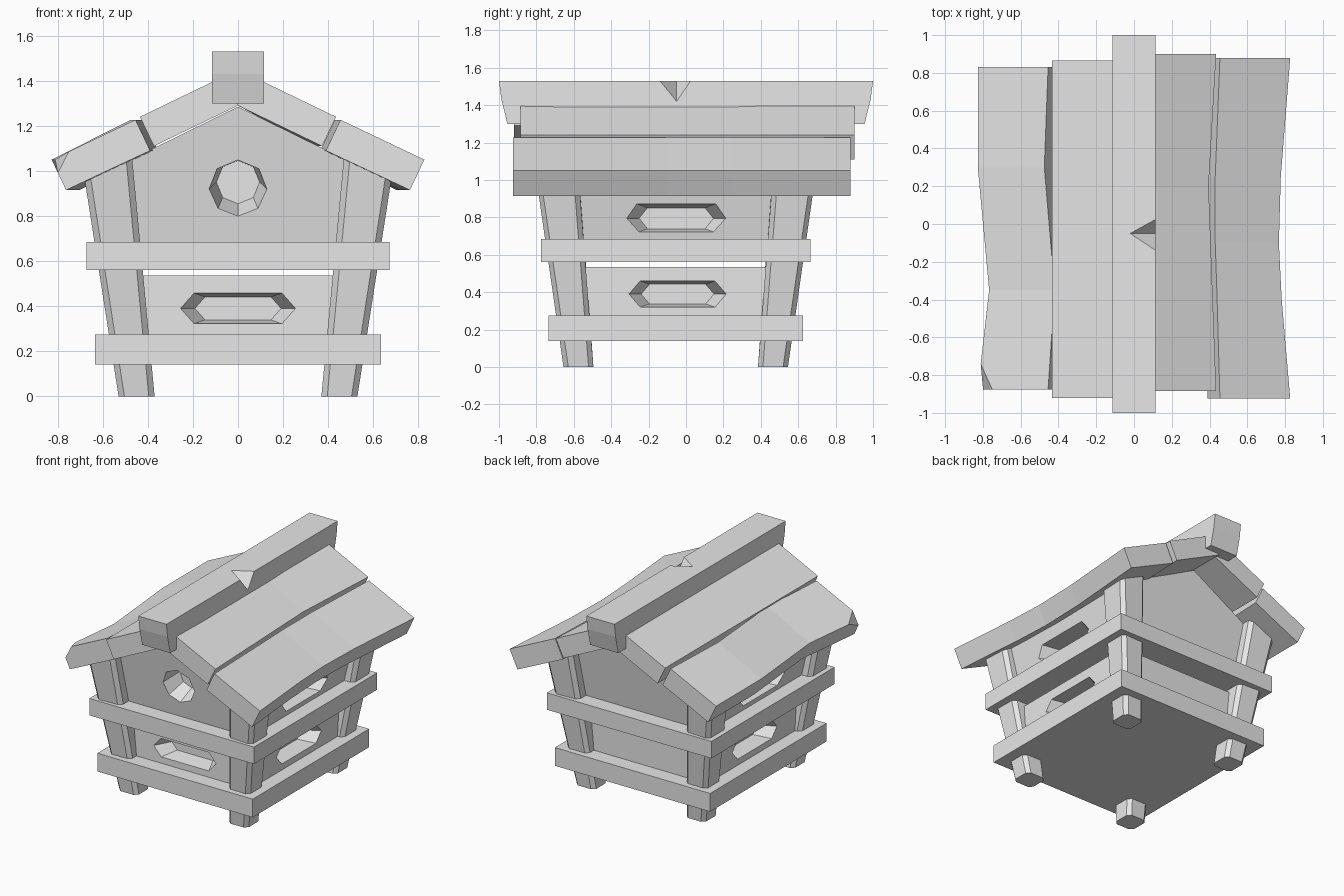
import bpy
import bmesh
from mathutils import Vector

cube = bpy.data.objects.get("Cube")
if cube:
    bpy.data.objects.remove(cube, do_unlink=True)

grey = bpy.data.materials.new("plain_grey")
grey.use_nodes = True
GREY = (0.8, 0.8, 0.8, 1)
grey.diffuse_color = GREY
grey.node_tree.nodes["Principled BSDF"].inputs["Base Color"].default_value = GREY

YC = -0.055  # middle of the hut body along y


def finish(name, bm):
    bmesh.ops.recalc_face_normals(bm, faces=bm.faces)
    mesh = bpy.data.meshes.new(name)
    bm.to_mesh(mesh)
    bm.free()
    mesh.materials.append(grey)
    obj = bpy.data.objects.new(name, mesh)
    bpy.context.collection.objects.link(obj)
    return obj


def loft_mesh(rings):
    """Skin a row of equal rings and cap both ends."""
    bm = bmesh.new()
    rows = [[bm.verts.new(p) for p in ring] for ring in rings]
    n = len(rows[0])
    for a, b in zip(rows, rows[1:]):
        for i in range(n):
            j = (i + 1) % n
            bm.faces.new((a[i], a[j], b[j], b[i]))
    bm.faces.new(rows[0])
    bm.faces.new(rows[-1])
    return bm


def loft(name, rings):
    return finish(name, loft_mesh(rings))


def box(name, hx, hy, z0, z1):
    def ring(z):
        return [(sx * hx, YC + sy * hy, z) for sx, sy in ((-1, -1), (1, -1), (1, 1), (-1, 1))]
    return loft(name, [ring(z0), ring(z1)])


def carve(target, cutter):
    mod = target.modifiers.new("cut", "BOOLEAN")
    mod.operation = "DIFFERENCE"
    mod.solver = "EXACT"
    mod.object = cutter
    bpy.context.view_layer.objects.active = target
    bpy.ops.object.modifier_apply(modifier=mod.name)
    bpy.data.objects.remove(cutter, do_unlink=True)


def recess(target, outline, origin, across, outward, depth=0.12, lift=0.0):
    """Cut a narrowing pocket whose outline is given as (u, z) pairs."""
    origin, across, outward = Vector(origin), Vector(across), Vector(outward)
    rings = []
    for d, scale in ((depth, 1.25), (0, 1), (-depth, 0.75)):
        centre = origin + outward * d + Vector((0, 0, -lift * d / depth))
        rings.append([centre + across * u * scale + Vector((0, 0, v * scale)) for u, v in outline])
    carve(target, loft("pocket_cutter", rings))


def slot(half_w, half_h):
    flat = half_w - 0.06
    return [(-half_w, 0), (-flat, -half_h), (flat, -half_h),
            (half_w, 0), (flat, half_h), (-flat, half_h)]


# Square belts around the body
box("lower_belt", 0.635, 0.68, 0.14, 0.275)
box("upper_belt", 0.673, 0.72, 0.56, 0.685)

# Lower body with slots in the front and both sides
lower = box("lower_body", 0.53, 0.565, 0.25, 0.535)
recess(lower, slot(0.255, 0.068), (0, YC - 0.565, 0.39), (1, 0, 0), (0, -1, 0))
for s in (-1, 1):
    recess(lower, slot(0.26, 0.07), (s * 0.53, -0.045, 0.39), (0, 1, 0), (s, 0, 0))

# Flared upper body with gables
gable = [(-0.56, 0.67), (0.56, 0.67), (0.62, 0.98), (0, 1.285), (-0.62, 0.98)]
upper = loft("upper_body", [[(x, YC + s * (0.6 + 0.15 * (z - 0.67)), z) for x, z in gable]
                            for s in (-1, 1)])
for s in (-1, 1):
    recess(upper, slot(0.265, 0.075), (s * 0.585, -0.052, 0.795), (0, 1, 0), (s, 0, 0))

# Round entrance in the front gable, its tunnel sloping upward
R = 0.128
D = R * 0.7071
octagon = [(0, -R), (D, -D), (R, 0), (D, D), (0, R), (-D, D), (-R, 0), (-D, -D)]
recess(upper, octagon, (0, YC - 0.637, 0.92), (1, 0, 0), (0, -1, 0), 0.15, 0.03)


# Chamfered corner posts leaning outward
def post_ring(x0, x1, y0, y1, sx, sy, height, c=0.026):
    outline = [(x0 + c, y0), (x1 - c, y0), (x1, y0 + c), (x1, y1 - c),
               (x1 - c, y1), (x0 + c, y1), (x0, y1 - c), (x0, y0 + c)]
    return [(sx * x, YC + sy * y, height(x)) for x, y in outline]


for sx, side in ((-1, "right"), (1, "left")):
    for sy, end in ((-1, "front"), (1, "back")):
        loft(f"{end}_{side}_post", [
            post_ring(0.37, 0.53, 0.44, 0.60, sx, sy, lambda x: 0),
            post_ring(0.47, 0.68, 0.515, 0.74, sx, sy, lambda x: 1.06 - 0.48 * (x - 0.47))])


# Roof planks: section is inner top, outer top, outer bottom, inner bottom;
# each station is (y, shift of inner edge, shift of outer edge)
def plank(section, side, stations):
    rings = []
    for y, inner, outer in stations:
        shifts = (inner, outer, outer, inner)
        rings.append([(side * (x + d), y, z) for (x, z), d in zip(section, shifts)])
    return loft_mesh(rings)


high = [(0, 1.45), (0.435, 1.24), (0.373, 1.11), (0, 1.29)]
low = [(0.455, 1.227), (0.827, 1.05), (0.763, 0.915), (0.39, 1.09)]

finish("upper_left_plank", plank(high, 1, [(-0.885, 0, 0), (0.2, 0, -0.04), (0.9, 0, 0)]))
finish("upper_right_plank", plank(high, -1, [(-0.92, 0, 0), (0.865, 0, 0)]))
finish("lower_left_plank", plank(low, 1, [(-0.925, 0, 0), (-0.4, -0.015, -0.045),
                                          (-0.1, -0.025, -0.06), (0.25, -0.025, -0.05),
                                          (0.88, 0, 0)]))
bm = plank(low, -1, [(-0.875, 0, 0), (-0.35, -0.035, -0.06), (0.3, 0.02, 0), (0.83, 0, 0)])

# Broken front corner of the lower right plank
a, b, c = Vector((-0.815, -0.73, 1.05)), Vector((-0.75, -0.875, 1.087)), Vector((-0.80, -0.875, 0.99))
normal = (b - a).cross(c - a)
if normal.x > 0:
    normal.negate()
cut = bmesh.ops.bisect_plane(bm, geom=bm.verts[:] + bm.edges[:] + bm.faces[:],
                             plane_co=a, plane_no=normal, clear_outer=True)
edges = [e for e in cut["geom_cut"] if isinstance(e, bmesh.types.BMEdge)]
bmesh.ops.holes_fill(bm, edges=edges)
finish("lower_right_plank", bm)

# Ridge beam with undercut ends and a chipped edge
profile = [(-1, 1.53), (-0.987, 1.43), (-0.955, 1.30), (0.955, 1.30), (0.987, 1.43), (1, 1.53)]
ridge = loft("ridge_beam", [[(x, y, z) for y, z in profile] for x in (-0.115, 0.115)])
p, q = Vector((-0.02, -0.05, 1.53)), Vector((0.115, -0.05, 1.42))
mid = (p + q) / 2
corners = [p + (p - q) / 2, q + (q - p) / 2]
for y in (-0.14, 0.025):
    edge = Vector((0.115, y, 1.53))
    corners.append(edge + (edge - mid) / 2)
bm = bmesh.new()
verts = [bm.verts.new(v) for v in corners]
for skip in range(4):
    bm.faces.new([v for i, v in enumerate(verts) if i != skip])
carve(ridge, finish("chip_cutter", bm))
